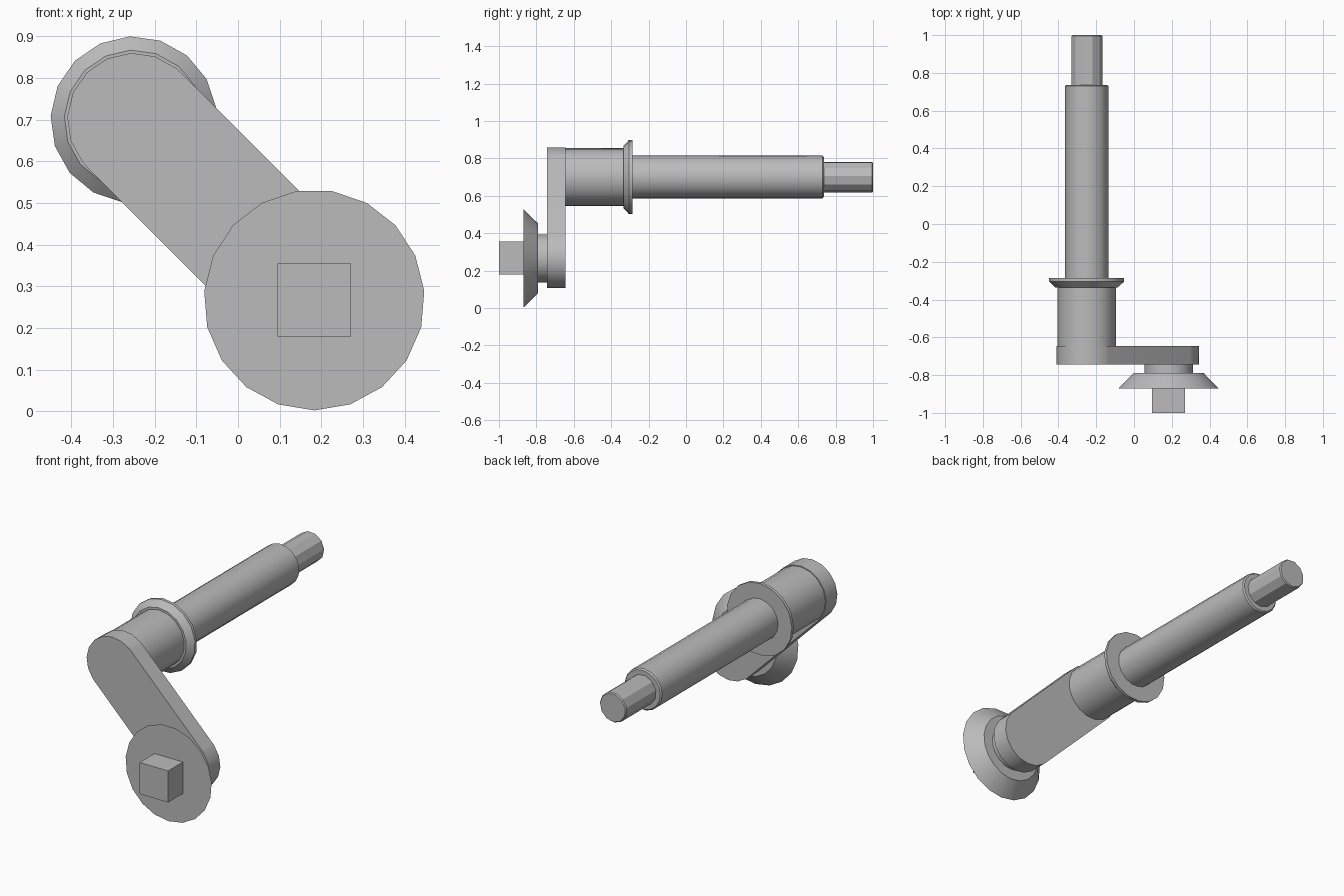
import bpy, bmesh, math
from mathutils import Vector

cube = bpy.data.objects.get("Cube")
if cube:
    bpy.data.objects.remove(cube, do_unlink=True)

GREY = (0.5, 0.5, 0.5, 1)
steel = bpy.data.materials.new("grey steel")
steel.use_nodes = True
steel.diffuse_color = GREY
steel.node_tree.nodes["Principled BSDF"].inputs["Base Color"].default_value = GREY

UPPER = Vector((-0.25, 0, 0.70))   # main shaft axis
LOWER = Vector((0.183, 0, 0.267))  # handle axis


def circle(centre, radius, y, angles):
    return [(centre.x + radius * math.cos(math.radians(a)), y,
             centre.z + radius * math.sin(math.radians(a))) for a in angles]


def loft(name, rings, smooth=True):
    """Skin a stack of equal rings and cap both ends."""
    bm = bmesh.new()
    loops = [[bm.verts.new(p) for p in ring] for ring in rings]
    n = len(loops[0])
    for a, b in zip(loops, loops[1:]):
        for i in range(n):
            bm.faces.new((a[i], a[(i + 1) % n], b[(i + 1) % n], b[i]))
    bm.faces.new(loops[0])
    bm.faces.new(loops[-1])
    bmesh.ops.recalc_face_normals(bm, faces=bm.faces)
    mesh = bpy.data.meshes.new(name)
    bm.to_mesh(mesh)
    bm.free()
    mesh.materials.append(steel)
    obj = bpy.data.objects.new(name, mesh)
    bpy.context.collection.objects.link(obj)
    if smooth:
        bpy.ops.object.select_all(action='DESELECT')
        obj.select_set(True)
        bpy.context.view_layer.objects.active = obj
        bpy.ops.object.shade_smooth_by_angle(angle=math.radians(30))
    return obj


def turned(name, centre, profile, sides, phase, smooth=True):
    """Turn a (radius, y) profile about an axis along y."""
    angles = [phase + 360 * i / sides for i in range(sides)]
    return loft(name, [circle(centre, r, y, angles) for r, y in profile], smooth)


# Main shaft and its parts
turned("hub", UPPER, [(0.155, -0.65), (0.155, -0.33)], 17, 135)
turned("collar", UPPER, [(0.167, -0.335), (0.2, -0.304), (0.2, -0.287)], 17, 135)
turned("shaft", UPPER, [(0.115, -0.30), (0.115, 0.73), (0.108, 0.737)], 17, 135)
turned("shaft_tip", UPPER, [(0.083, 0.73), (0.083, 0.994), (0.078, 1.0)], 11, 135)

# Crank arm with rounded ends
half = [-90] + [i * 360 / 17 for i in range(-4, 5)] + [90]
arm = []
for y in (-0.743, -0.645):
    arm.append(circle(UPPER, 0.16, y, [135 + a for a in half])
               + circle(LOWER, 0.16, y, [-45 + a for a in half]))
loft("crank_arm", arm)

# Handle end
turned("handle_neck", LOWER, [(0.129, -0.80), (0.129, -0.74)], 19, -90)
turned("handle_flange", LOWER, [(0.265, -0.87), (0.187, -0.79)], 19, -90)
turned("square_peg", LOWER, [(0.124, -1.0), (0.124, -0.865)], 4, 45, False)
